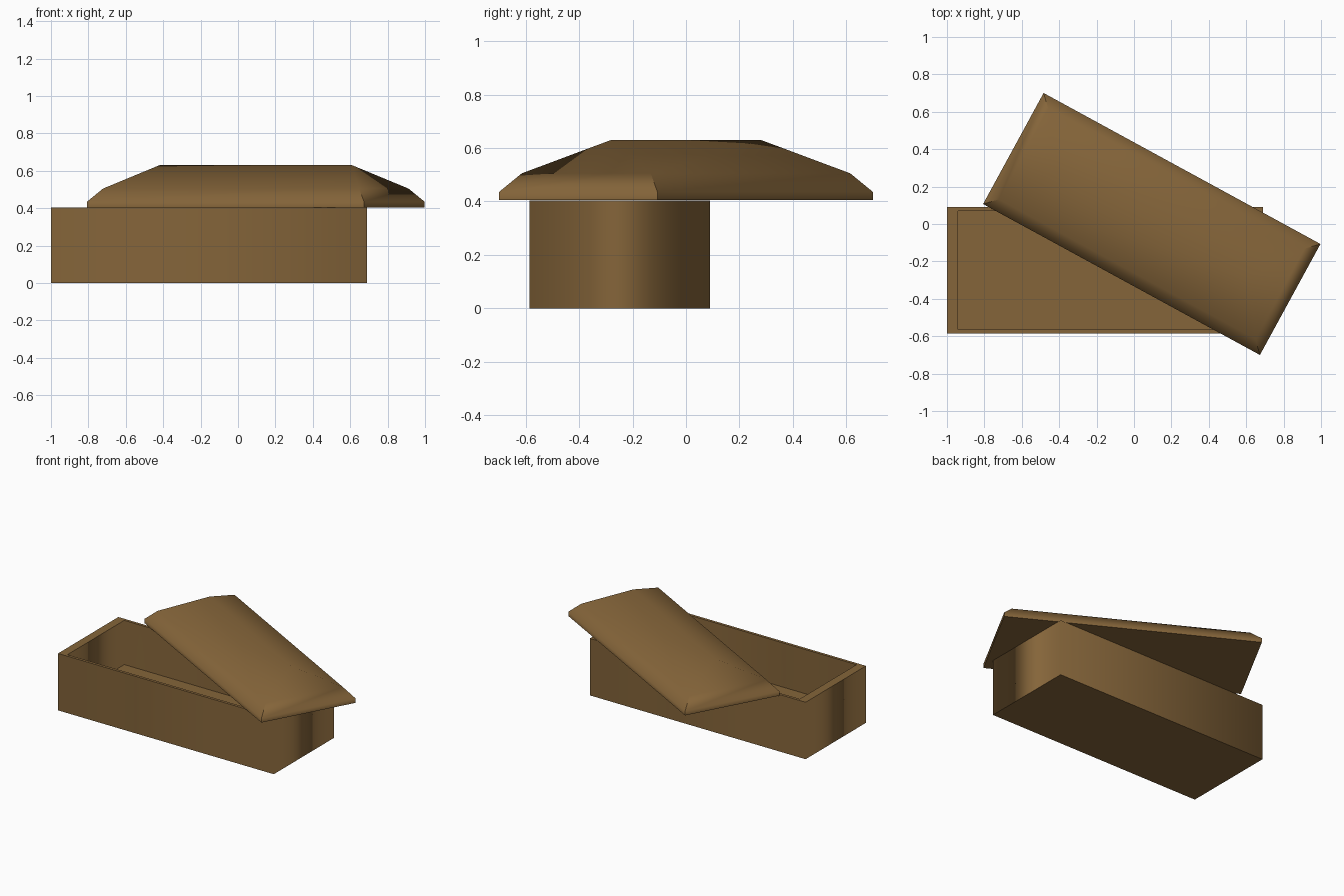
import bpy
import bmesh
from math import radians
from mathutils import Matrix

cube = bpy.data.objects.get("Cube")
if cube:
    bpy.data.objects.remove(cube, do_unlink=True)

wood = bpy.data.materials.new("brown wood")
color = (0.235, 0.130, 0.042, 1)
wood.diffuse_color = color
wood.use_nodes = True
for node in wood.node_tree.nodes:
    if node.type == "BSDF_PRINCIPLED":
        node.inputs["Base Color"].default_value = color
        node.inputs["Roughness"].default_value = 0.9


def loft(name, rings, place, is_sharp):
    """Join rectangles (half length, half width, height) and cap both ends."""
    bm = bmesh.new()
    loops = [[bm.verts.new((sx * a, sy * b, z))
              for sx, sy in ((-1, -1), (1, -1), (1, 1), (-1, 1))]
             for a, b, z in rings]
    for low, high in zip(loops, loops[1:]):
        for i in range(4):
            j = (i + 1) % 4
            bm.faces.new((low[i], low[j], high[j], high[i]))
    bm.faces.new(loops[0][::-1])
    bm.faces.new(loops[-1])
    bmesh.ops.remove_doubles(bm, verts=bm.verts[:], dist=0.0001)
    bmesh.ops.recalc_face_normals(bm, faces=bm.faces[:])
    for face in bm.faces:
        face.smooth = True
    for edge in bm.edges:
        edge.smooth = not is_sharp(edge)
    bm.transform(place)
    mesh = bpy.data.meshes.new(name)
    bm.to_mesh(mesh)
    bm.free()
    mesh.materials.append(wood)
    obj = bpy.data.objects.new(name, mesh)
    bpy.context.collection.objects.link(obj)
    weighted = obj.modifiers.new("weighted normals", "WEIGHTED_NORMAL")
    weighted.mode = "FACE_AREA"
    weighted.keep_sharp = True
    return obj


# Open chest: outer walls, rim, inner walls and floor
loft("chest_body",
     [(0.845, 0.3375, 0), (0.845, 0.3375, 0.403),
      (0.785, 0.3175, 0.403), (0.785, 0.3175, 0.09)],
     Matrix.Translation((-0.155, -0.2475, 0)),
     lambda e: abs(e.verts[0].co.z - e.verts[1].co.z) < 0.01)

# Hipped lid, turned askew on the chest
loft("hipped_lid",
     [(0.843, 0.338, 0.405), (0.843, 0.338, 0.435),
      (0.78, 0.275, 0.505), (0.586, 0, 0.63)],
     Matrix.Translation((0.095, 0, 0)) @ Matrix.Rotation(radians(-28.6), 4, "Z"),
     lambda e: e.calc_face_angle(0) > radians(45))
